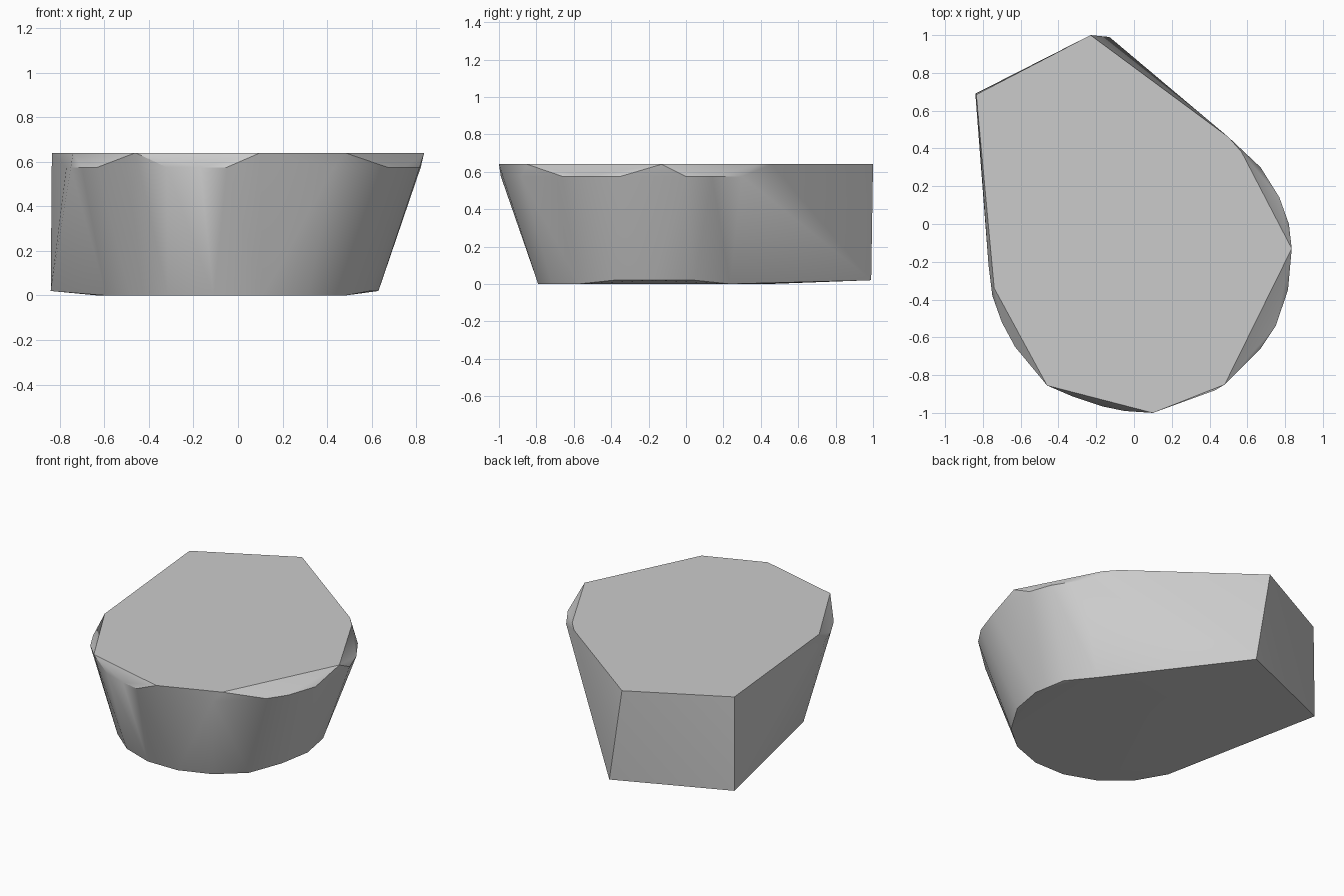
import bpy
import bmesh
import math

default_cube = bpy.data.objects.get("Cube")
if default_cube:
    bpy.data.objects.remove(default_cube, do_unlink=True)

TOP = 0.64
SHOULDER = 0.575
RIM = 0.02

# Flat top outline, counter-clockwise from the back corner
top_outline = [(-0.23, 1.0), (-0.835, 0.685), (-0.74, -0.34), (-0.46, -0.855),
               (0.1, -1.0), (0.48, -0.85), (0.835, -0.13), (0.57, 0.38), (0.5, 0.46)]

# Chipped shoulder just under the top edge
shoulder_outline = [(-0.77, -0.22), (-0.75, -0.38), (-0.7, -0.52), (-0.63, -0.65),
                    (-0.32, -0.915), (-0.17, -0.965), (-0.05, -0.99), (0.43, -0.88),
                    (0.67, -0.66), (0.75, -0.54), (0.815, -0.35), (0.82, 0.0),
                    (0.77, 0.14), (0.67, 0.3)]

# Two lower back corners
back_corners = [(-0.84, 0.69), (-0.13, 0.99)]


def base_ring(radius, centre_y, sides):
    """Round base whose +x side is slightly lifted."""
    points = []
    for i in range(sides):
        angle = math.tau * i / sides
        x = radius * math.cos(angle)
        y = centre_y + radius * math.sin(angle)
        points.append((x, y, RIM if x > 0.9 * radius else 0.0))
    return points


points = [(x, y, TOP) for x, y in top_outline]
points += [(x, y, SHOULDER) for x, y in shoulder_outline]
points += [(x, y, RIM) for x, y in back_corners]
points += base_ring(0.63, -0.17, 18)

# Wrap all outlines in one convex skin
bm = bmesh.new()
for point in points:
    bm.verts.new(point)
result = bmesh.ops.convex_hull(bm, input=bm.verts[:])
loose = [v for v in bm.verts if not v.link_faces]
bmesh.ops.delete(bm, geom=loose, context='VERTS')
bmesh.ops.dissolve_limit(bm, angle_limit=math.radians(0.5),
                         verts=bm.verts[:], edges=bm.edges[:])
bmesh.ops.recalc_face_normals(bm, faces=bm.faces[:])
mesh = bpy.data.meshes.new("stone_block")
bm.to_mesh(mesh)
bm.free()

stone = bpy.data.objects.new("stone_block", mesh)
bpy.context.collection.objects.link(stone)

# Plain grey surface
grey = bpy.data.materials.new("plain_grey")
grey.use_nodes = True
colour = (0.6, 0.6, 0.6, 1.0)
grey.diffuse_color = colour
grey.node_tree.nodes["Principled BSDF"].inputs["Base Color"].default_value = colour
mesh.materials.append(grey)

# Smooth round side with crisp edges
bpy.ops.object.select_all(action='DESELECT')
stone.select_set(True)
bpy.context.view_layer.objects.active = stone
bpy.ops.object.shade_smooth_by_angle(angle=math.radians(30))
